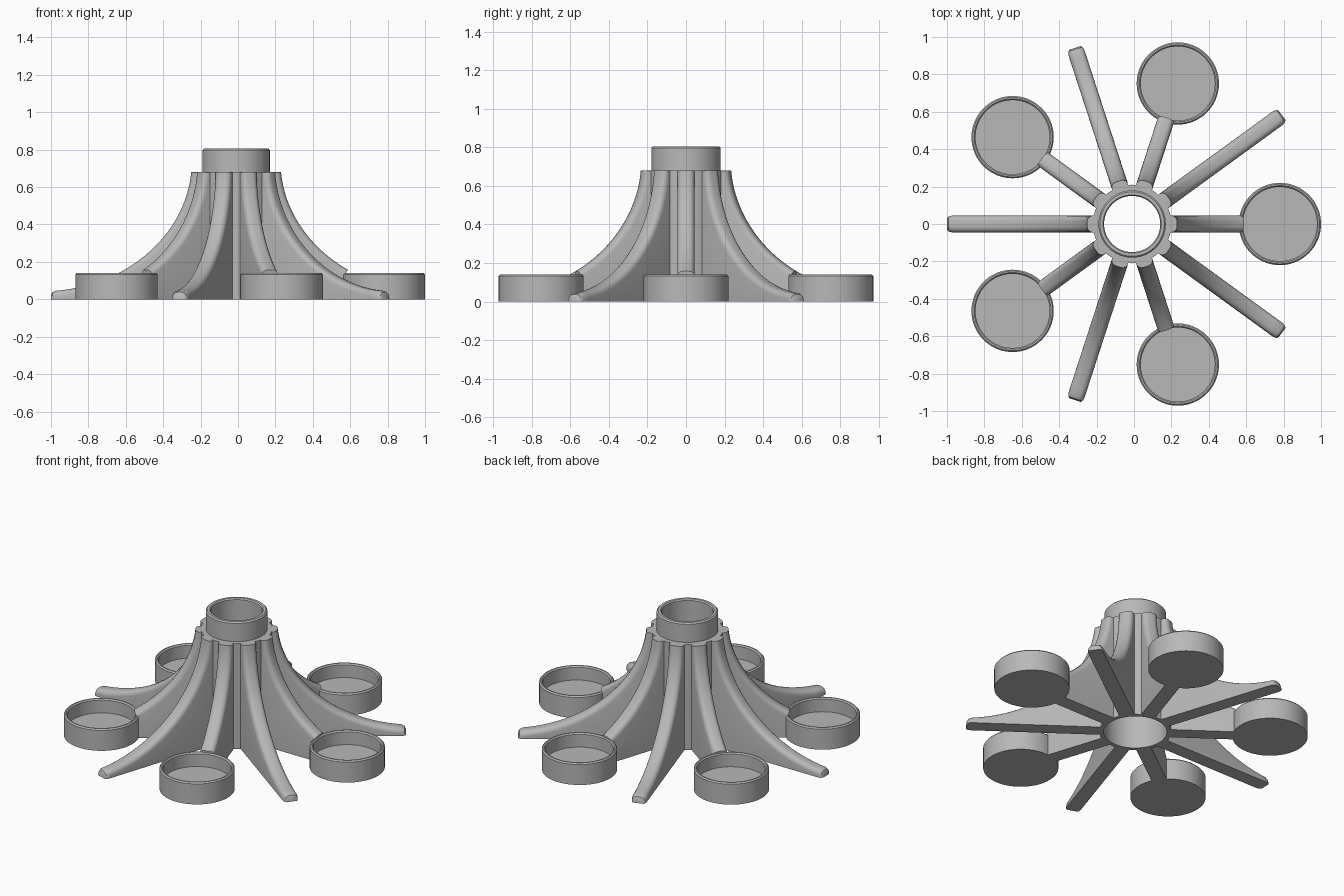
import bpy
import bmesh
from math import cos, sin, pi, radians
from mathutils import Vector

cube = bpy.data.objects.get("Cube")
if cube:
    bpy.data.objects.remove(cube, do_unlink=True)

grey = bpy.data.materials.new("plain grey")
grey.use_nodes = True
GREY = (0.48, 0.48, 0.48, 1)
grey.diffuse_color = GREY
grey.node_tree.nodes["Principled BSDF"].inputs["Base Color"].default_value = GREY

HUB = Vector((-0.01, 0, 0))


def finish(name, bm, location, turn=0):
    bmesh.ops.recalc_face_normals(bm, faces=bm.faces)
    mesh = bpy.data.meshes.new(name)
    bm.to_mesh(mesh)
    bm.free()
    mesh.materials.append(grey)
    obj = bpy.data.objects.new(name, mesh)
    bpy.context.collection.objects.link(obj)
    obj.location = location
    obj.rotation_euler.z = turn
    bpy.ops.object.select_all(action="DESELECT")
    obj.select_set(True)
    bpy.context.view_layer.objects.active = obj
    bpy.ops.object.shade_smooth_by_angle(angle=radians(35))
    return obj


def bridge(bm, rings, closed):
    """Join successive rings of vertices with quads."""
    pairs = list(zip(rings, rings[1:]))
    if closed:
        pairs.append((rings[-1], rings[0]))
    for a, b in pairs:
        n = len(a)
        for i in range(n):
            j = (i + 1) % n
            bm.faces.new((a[i], a[j], b[j], b[i]))


def lathe(name, profile, location, closed=False, sides=64):
    """Turn a (radius, height) profile round z; open ends are capped."""
    bm = bmesh.new()
    rings = [[bm.verts.new((r * cos(2 * pi * i / sides), r * sin(2 * pi * i / sides), z))
              for i in range(sides)] for r, z in profile]
    bridge(bm, rings, closed)
    if not closed:
        bm.faces.new(rings[0])
        bm.faces.new(rings[-1])
    return finish(name, bm, location)


# Sweeping outer edge shared by the legs and the cup arms
EDGE = [Vector(p) for p in ((0.24, 0.68), (0.27, 0.36), (0.56, 0.08), (0.965, 0.045))]
HALF, ROUND = 0.045, 0.03


def edge_point(t):
    a, b, c, d = EDGE
    u = 1 - t
    point = a * u**3 + b * 3 * u * u * t + c * 3 * u * t * t + d * t**3
    tangent = (b - a) * u * u + (c - b) * 2 * u * t + (d - c) * t * t
    return point, Vector((tangent.y, -tangent.x)).normalized()


def section(point, inward, half):
    """Upright cross-section with a rounded top."""
    arc = [k * pi / 8 for k in range(5)]
    right = [(half - ROUND + ROUND * sin(a), ROUND * (1 - cos(a))) for a in arc]
    outline = [(-y, drop) for y, drop in reversed(right)] + right
    top = []
    for y, drop in outline:
        p = point + inward * drop
        top.append((p.x, y, max(p.y, 0.004)))
    foot = top[-1][0]
    return [(foot, -half, 0)] + top + [(foot, half, 0)]


def fin(name, angle, t_end, tip):
    stations = [section(Vector((0.195, 0.68)), Vector((0, 0)), HALF)]
    steps = 28
    for i in range(steps + 1):
        point, inward = edge_point(t_end * i / steps)
        stations.append(section(point, inward, HALF))
    if tip:
        down = Vector((0, -1))
        stations.append(section(Vector((0.982, 0.038)), down, 0.04))
        stations.append(section(Vector((0.99, 0.024)), down, 0.031))
    bm = bmesh.new()
    rings = [[bm.verts.new(co) for co in s] for s in stations]
    bridge(bm, rings, False)
    bm.faces.new(rings[0])
    bm.faces.new(rings[-1])
    finish(name, bm, HUB, angle)


# Hollow hub with a narrower neck on top
lathe("hub_tube", [(0.185, 0), (0.21, 0), (0.21, 0.68), (0.18, 0.68), (0.18, 0.797),
                   (0.172, 0.805), (0.156, 0.805), (0.15, 0.797), (0.15, 0.64),
                   (0.185, 0.6)], HUB, closed=True)

# Five cups on arms, alternating with five long legs
for i in range(5):
    angle = 2 * pi * i / 5
    fin(f"cup_arm_{i + 1}", angle, 0.66, False)
    fin(f"leg_{i + 1}", angle + pi / 5, 1, True)
    centre = HUB + Vector((cos(angle), sin(angle), 0)) * 0.79
    lathe(f"cup_{i + 1}", [(0.22, 0), (0.22, 0.132), (0.213, 0.14), (0.205, 0.14),
                           (0.198, 0.132), (0.198, 0.05)], centre)
